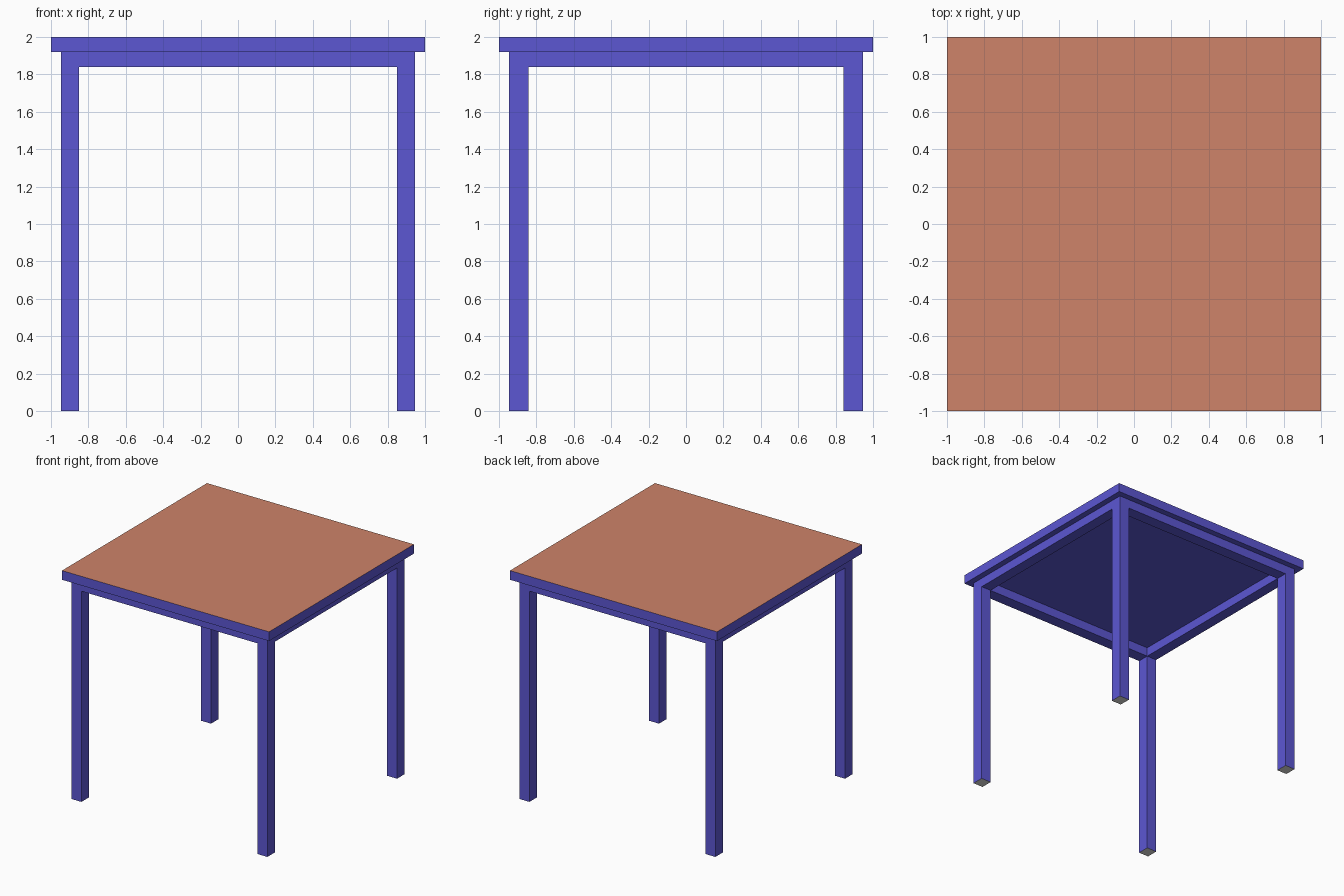
import bpy

cube = bpy.data.objects.get("Cube")
if cube:
    bpy.data.objects.remove(cube, do_unlink=True)


def material(name, rgb):
    mat = bpy.data.materials.new(name)
    mat.use_nodes = True
    mat.diffuse_color = (*rgb, 1)
    mat.node_tree.nodes["Principled BSDF"].inputs["Base Color"].default_value = (*rgb, 1)
    return mat


blue = material("blue paint", (0.107, 0.095, 0.65))
orange = material("terracotta", (0.62, 0.23, 0.143))
pale = material("pale grey", (0.75, 0.75, 0.72))


def box(name, low, high, mats, accent=None):
    """Box between two corners; faces pointing along accent (+1 up, -1 down) take the second material."""
    bpy.ops.mesh.primitive_cube_add(size=1)
    ob = bpy.context.object
    ob.name = name
    for v in ob.data.vertices:
        v.co = [l if c < 0 else h for c, l, h in zip(v.co, low, high)]
    for m in mats:
        ob.data.materials.append(m)
    if accent:
        for p in ob.data.polygons:
            p.material_index = int(p.normal.z * accent > 0.5)
    return ob


TOP, UNDER, APRON = 2.0, 1.92, 1.84
OUT, IN_X, IN_Y = 0.947, 0.85, 0.842

# Table top with coloured upper surface
box("table_top", (-1, -1, UNDER), (1, 1, TOP), [blue, orange], 1)

for sy, depth in ((-1, "front"), (1, "back")):
    # Legs with pale feet
    for sx, side in ((-1, "right"), (1, "left")):
        xs, ys = sorted((sx * IN_X, sx * OUT)), sorted((sy * IN_Y, sy * OUT))
        box(f"{depth}_{side}_leg", (xs[0], ys[0], 0), (xs[1], ys[1], UNDER), [blue, pale], -1)
    # Front and back aprons
    box(f"{depth}_apron", (-IN_X, ys[0], APRON), (IN_X, ys[1], UNDER), [blue])

# Side aprons
for sx, side in ((-1, "right"), (1, "left")):
    xs = sorted((sx * IN_X, sx * OUT))
    box(f"{side}_apron", (xs[0], -IN_Y, APRON), (xs[1], IN_Y, UNDER), [blue])
